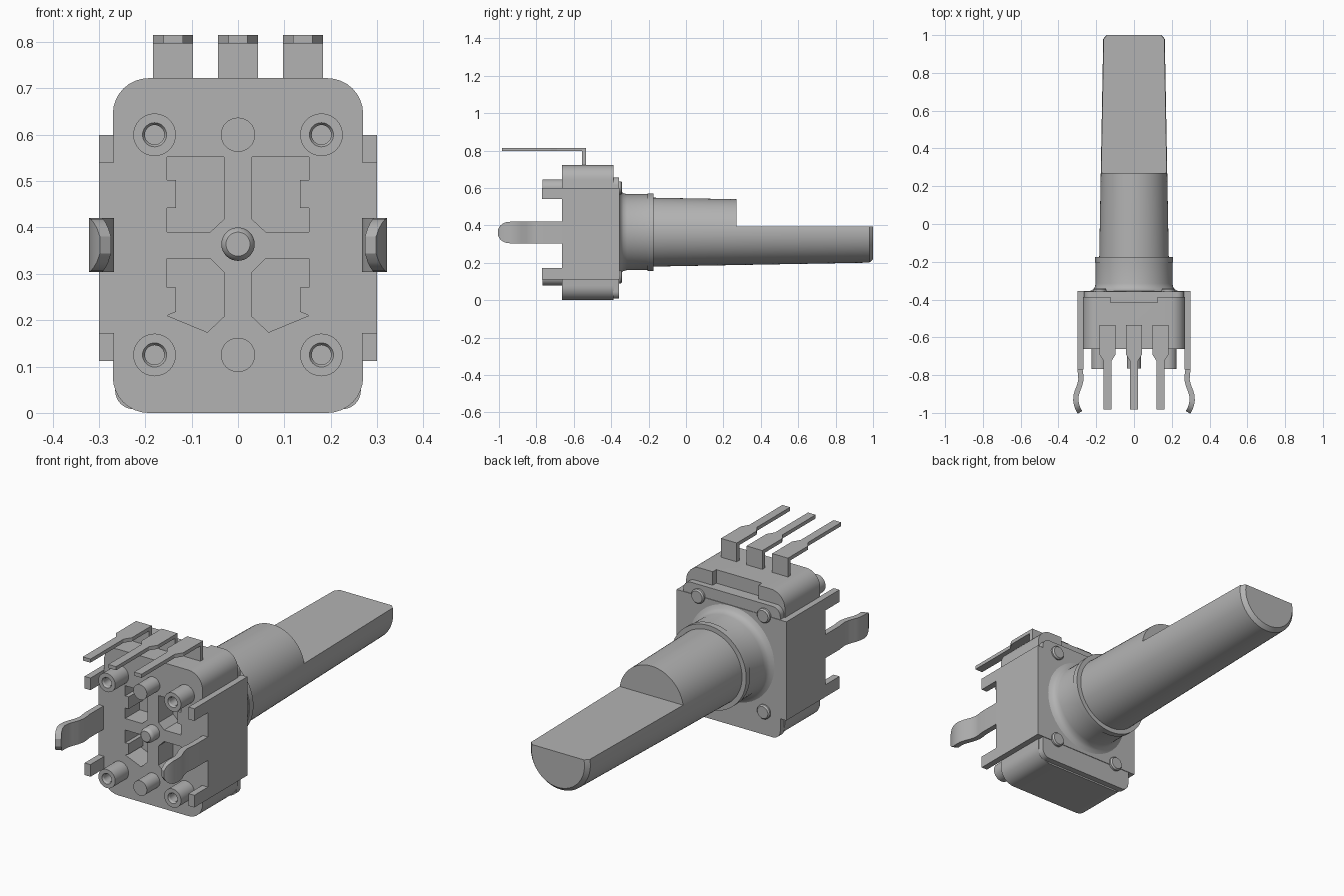
import bpy, bmesh
from math import radians, pi, cos, sin, sqrt
from mathutils import Vector, Matrix

if "Cube" in bpy.data.objects:
    bpy.data.objects.remove(bpy.data.objects["Cube"])

grey = bpy.data.materials.new("plain_grey")
grey.use_nodes = True
GREY = (0.45, 0.45, 0.45, 1)
grey.diffuse_color = GREY
grey.node_tree.nodes["Principled BSDF"].inputs["Base Color"].default_value = GREY

AXIS_Z = 0.364  # height of the shaft axis


def finish(name, bm):
    bmesh.ops.recalc_face_normals(bm, faces=bm.faces)
    mesh = bpy.data.meshes.new(name)
    bm.to_mesh(mesh)
    bm.free()
    mesh.materials.append(grey)
    obj = bpy.data.objects.new(name, mesh)
    bpy.context.collection.objects.link(obj)
    return obj


def activate(obj):
    bpy.ops.object.select_all(action='DESELECT')
    obj.select_set(True)
    bpy.context.view_layer.objects.active = obj


def smooth(obj):
    activate(obj)
    bpy.ops.object.shade_smooth_by_angle(angle=radians(30))
    return obj


def place(axis, u, v, w):
    return {'x': (w, u, v), 'y': (u, w, v), 'z': (u, v, w)}[axis]


def add_prism(bm, pts, axis, a, b):
    """Extrude a 2D outline along an axis from a to b."""
    lo = [bm.verts.new(place(axis, u, v, a)) for u, v in pts]
    hi = [bm.verts.new(place(axis, u, v, b)) for u, v in pts]
    bm.faces.new(lo)
    bm.faces.new(hi)
    n = len(pts)
    for i in range(n):
        j = (i + 1) % n
        bm.faces.new((lo[i], lo[j], hi[j], hi[i]))


def prism(name, pts, axis, a, b):
    bm = bmesh.new()
    add_prism(bm, pts, axis, a, b)
    return finish(name, bm)


def rect(u0, v0, u1, v1):
    return [(u0, v0), (u1, v0), (u1, v1), (u0, v1)]


def round_rect(u0, v0, u1, v1, r, steps=8):
    pts = []
    corners = [(u1 - r, v1 - r), (u0 + r, v1 - r), (u0 + r, v0 + r), (u1 - r, v0 + r)]
    for k, (cu, cv) in enumerate(corners):
        for s in range(steps + 1):
            t = (k + s / steps) * pi / 2
            pts.append((cu + r * cos(t), cv + r * sin(t)))
    return pts


def lathe(name, profile, x=0, z=AXIS_Z, steps=32):
    """Turn a (y, radius) profile around an axis along y."""
    bm = bmesh.new()
    vs = [bm.verts.new((r, y, 0)) for y, r in profile]
    es = [bm.edges.new(pair) for pair in zip(vs, vs[1:])]
    bmesh.ops.spin(bm, geom=vs + es, cent=(0, 0, 0), axis=(0, 1, 0),
                   angle=2 * pi, steps=steps)
    bmesh.ops.remove_doubles(bm, verts=bm.verts, dist=0.0001)
    bmesh.ops.translate(bm, verts=bm.verts, vec=(x, 0, z))
    return smooth(finish(name, bm))


def cut(obj, cutter):
    cutter.hide_render = True
    mod = obj.modifiers.new("cut", 'BOOLEAN')
    mod.operation = 'DIFFERENCE'
    mod.solver = 'EXACT'
    mod.object = cutter
    activate(obj)
    bpy.ops.object.modifier_apply(modifier=mod.name)
    bpy.data.objects.remove(cutter)


# Housing with four keyed pockets in its rear face and a notch on top
housing = prism("housing", round_rect(-0.27, 0, 0.27, 0.722, 0.077), 'y', -0.663, -0.387)
upper = [(0.153, 0.552), (0.03, 0.552), (0.03, 0.418), (0.06, 0.39), (0.153, 0.39),
         (0.153, 0.442), (0.134, 0.442), (0.134, 0.502), (0.153, 0.502)]
lower = [(0.153, 0.333), (0.06, 0.333), (0.03, 0.303), (0.03, 0.208), (0.066, 0.174),
         (0.153, 0.21), (0.134, 0.218), (0.134, 0.27), (0.153, 0.27)]
bm = bmesh.new()
for outline in (upper, lower):
    for side in (1, -1):
        add_prism(bm, [(side * u, v) for u, v in outline], 'y', -0.7, -0.55)
cut(housing, finish("pocket_cutter", bm))
cut(housing, prism("notch_cutter", rect(-0.125, -0.415, 0.125, -0.3), 'z', 0.655, 0.8))
smooth(housing)

# Front plate, with a wider middle that meets the side brackets
smooth(prism("front_plate", round_rect(-0.265, 0.008, 0.265, 0.655, 0.04), 'y', -0.39, -0.358))
prism("front_plate_middle", rect(-0.3, 0.112, 0.3, 0.6), 'y', -0.388, -0.355)

# Side brackets with short tabs and sprung, bent clips
bracket = [(-0.36, 0.112), (-0.77, 0.112), (-0.77, 0.172), (-0.663, 0.172),
           (-0.663, 0.54), (-0.77, 0.54), (-0.77, 0.6), (-0.36, 0.6)]
clip_path = [(0.286, -0.64), (0.286, -0.77), (0.282, -0.80), (0.281, -0.825), (0.288, -0.855),
             (0.300, -0.885), (0.307, -0.91), (0.308, -0.935), (0.304, -0.957),
             (0.298, -0.975), (0.292, -0.987), (0.286, -0.997)]
CLIP_HALF = 0.058
for side, label in ((1, "left"), (-1, "right")):
    prism(label + "_bracket", bracket, 'x', side * 0.268, side * 0.3)
    bm = bmesh.new()
    sections = []
    for i, (x, y) in enumerate(clip_path):
        a = Vector(clip_path[max(i - 1, 0)])
        b = Vector(clip_path[min(i + 1, len(clip_path) - 1)])
        d = (b - a).normalized() * 0.014
        reach = min(CLIP_HALF, y + 1)
        h = sqrt(CLIP_HALF ** 2 - (CLIP_HALF - reach) ** 2)
        sections.append([bm.verts.new((side * (x + s * d.y), y - s * d.x, 0.362 + t * h))
                         for s, t in ((1, 1), (-1, 1), (-1, -1), (1, -1))])
    for p, q in zip(sections, sections[1:]):
        for k in range(4):
            m = (k + 1) % 4
            bm.faces.new((p[k], p[m], q[m], q[k]))
    bm.faces.new(sections[0])
    bm.faces.new(sections[-1])
    smooth(finish(label + "_clip", bm))

# Rear hollow posts, front rivets and rear solid pegs
for z, row in ((0.6, "upper"), (0.125, "lower")):
    for x, label in ((0.18, "left"), (-0.18, "right")):
        lathe(f"{row}_{label}_post", [(-0.64, 0), (-0.64, 0.046), (-0.768, 0.046), (-0.768, 0.026),
                                      (-0.76, 0.021), (-0.69, 0.021), (-0.69, 0)], x, z)
        lathe(f"{row}_{label}_rivet", [(-0.37, 0), (-0.37, 0.035), (-0.348, 0.035),
                                       (-0.341, 0.029), (-0.341, 0)], x, z)
    lathe(row + "_peg", [(-0.64, 0), (-0.64, 0.037), (-0.765, 0.037), (-0.765, 0)], 0, z)
lathe("centre_stud", [(-0.64, 0), (-0.64, 0.036), (-0.705, 0.036), (-0.715, 0.033),
                      (-0.722, 0.026), (-0.722, 0)])

# Bushing with flared base and end lip
lathe("bushing", [(-0.37, 0), (-0.37, 0.235), (-0.355, 0.235), (-0.347, 0.218), (-0.335, 0.208),
                  (-0.315, 0.203), (-0.205, 0.203), (-0.205, 0.207), (-0.175, 0.207),
                  (-0.175, 0)], steps=64)

# Tapered shaft with a flat cut along its outer half
shaft = lathe("shaft", [(-0.25, 0), (-0.25, 0.184), (-0.17, 0.184), (0.98, 0.163),
                        (1.0, 0.145), (1.0, 0)], steps=64)
cut(shaft, prism("flat_cutter", rect(-0.4, 0.27, 0.4, 1.2), 'z', 0.393, 0.8))
smooth(shaft)

# Three bent terminals with narrowed tips
for x, label in ((0.14, "left"), (0, "middle"), (-0.14, "right")):
    prism(label + "_terminal_riser", rect(x - 0.043, -0.555, x + 0.043, -0.535), 'z', 0.70, 0.80)
    half = [(0.043, -0.535), (0.043, -0.69), (0.021, -0.725), (0.021, -0.983)]
    outline = [(x + u, v) for u, v in half] + [(x - u, v) for u, v in reversed(half)]
    prism(label + "_terminal_blade", outline, 'z', 0.797, 0.815)
